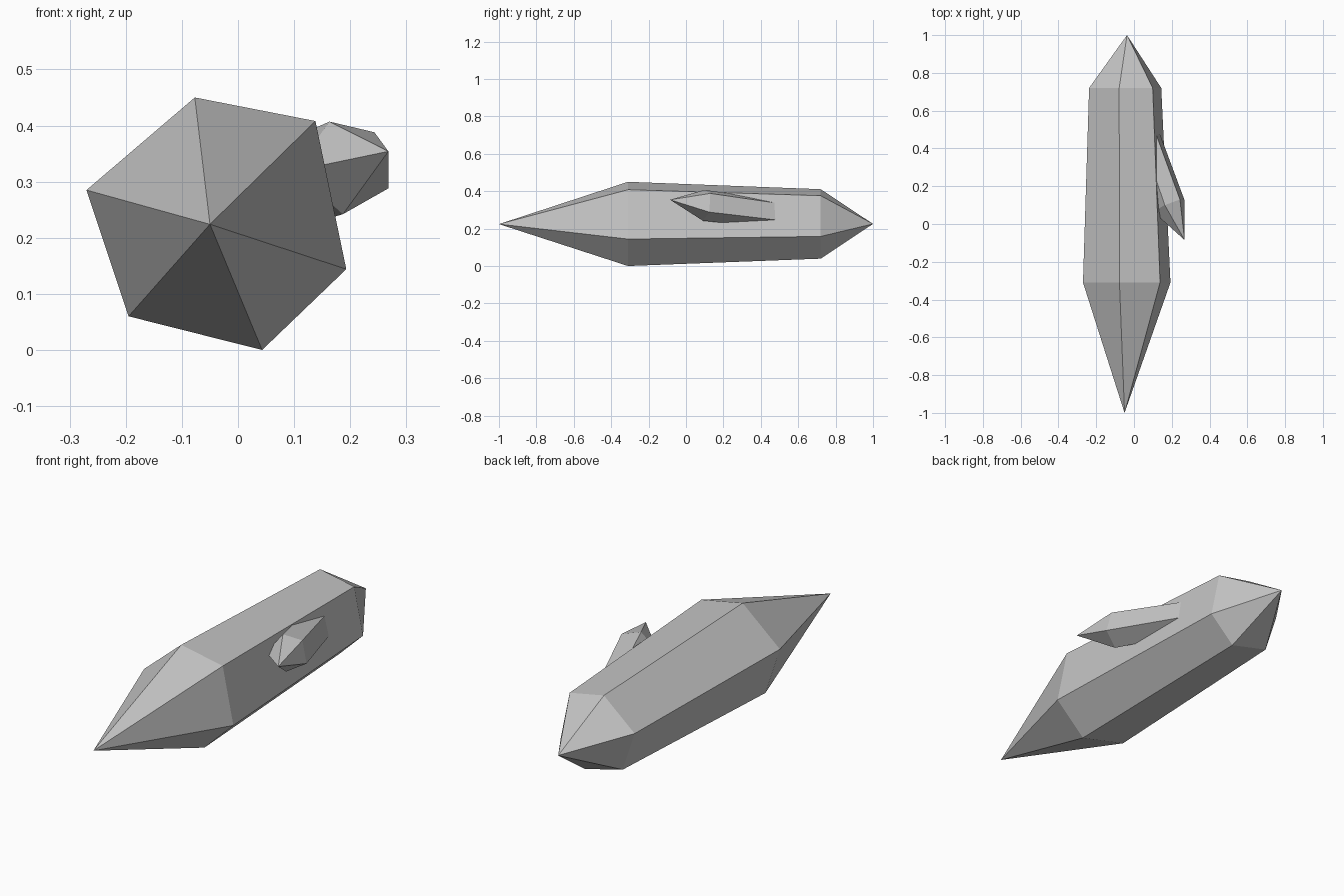
import bpy, bmesh
from mathutils import Vector

if "Cube" in bpy.data.objects:
    bpy.data.objects.remove(bpy.data.objects["Cube"])

grey = bpy.data.materials.new("stone grey")
grey.diffuse_color = (0.55, 0.55, 0.55, 1)
grey.use_nodes = True
grey.node_tree.nodes["Principled BSDF"].inputs["Base Color"].default_value = grey.diffuse_color


def crystal(name, ring, axis, scale, front_tip, back_tip):
    """Pointed prism: a ring, its scaled copy moved along axis, and two tips."""
    ring = [Vector(p) for p in ring]
    centre = sum(ring, Vector()) / len(ring)
    far = [centre + Vector(axis) + (p - centre) * scale for p in ring]
    bm = bmesh.new()
    a = [bm.verts.new(p) for p in ring]
    b = [bm.verts.new(p) for p in far]
    tip_a, tip_b = bm.verts.new(front_tip), bm.verts.new(back_tip)
    n = len(ring)
    for i in range(n):
        j = (i + 1) % n
        bm.faces.new((a[i], a[j], b[j], b[i]))
        bm.faces.new((a[j], a[i], tip_a))
        bm.faces.new((b[i], b[j], tip_b))
    bmesh.ops.recalc_face_normals(bm, faces=bm.faces)
    mesh = bpy.data.meshes.new(name)
    bm.to_mesh(mesh)
    bm.free()
    mesh.materials.append(grey)
    obj = bpy.data.objects.new(name, mesh)
    bpy.context.collection.objects.link(obj)
    return obj


# Large six-sided crystal lying along y
hexagon = [(-0.077, 0.45), (0.138, 0.408), (0.193, 0.144),
           (0.043, 0.0), (-0.195, 0.06), (-0.27, 0.285)]
crystal("main_crystal", [(x, -0.31, z) for x, z in hexagon],
        (-0.01, 1.03, 0.0), 0.825, (-0.05, -1, 0.224), (-0.037, 1, 0.225))

# Small five-sided crystal growing out of the right side
pentagon = [(0.163, 0.10, 0.407), (0.243, 0.13, 0.388), (0.268, 0.125, 0.288),
            (0.187, 0.09, 0.242), (0.10, 0.066, 0.319)]
crystal("side_crystal", pentagon, (-0.15, 0.43, -0.055), 0.88,
        (0.268, -0.085, 0.354), (0.0, 0.65, 0.255))
